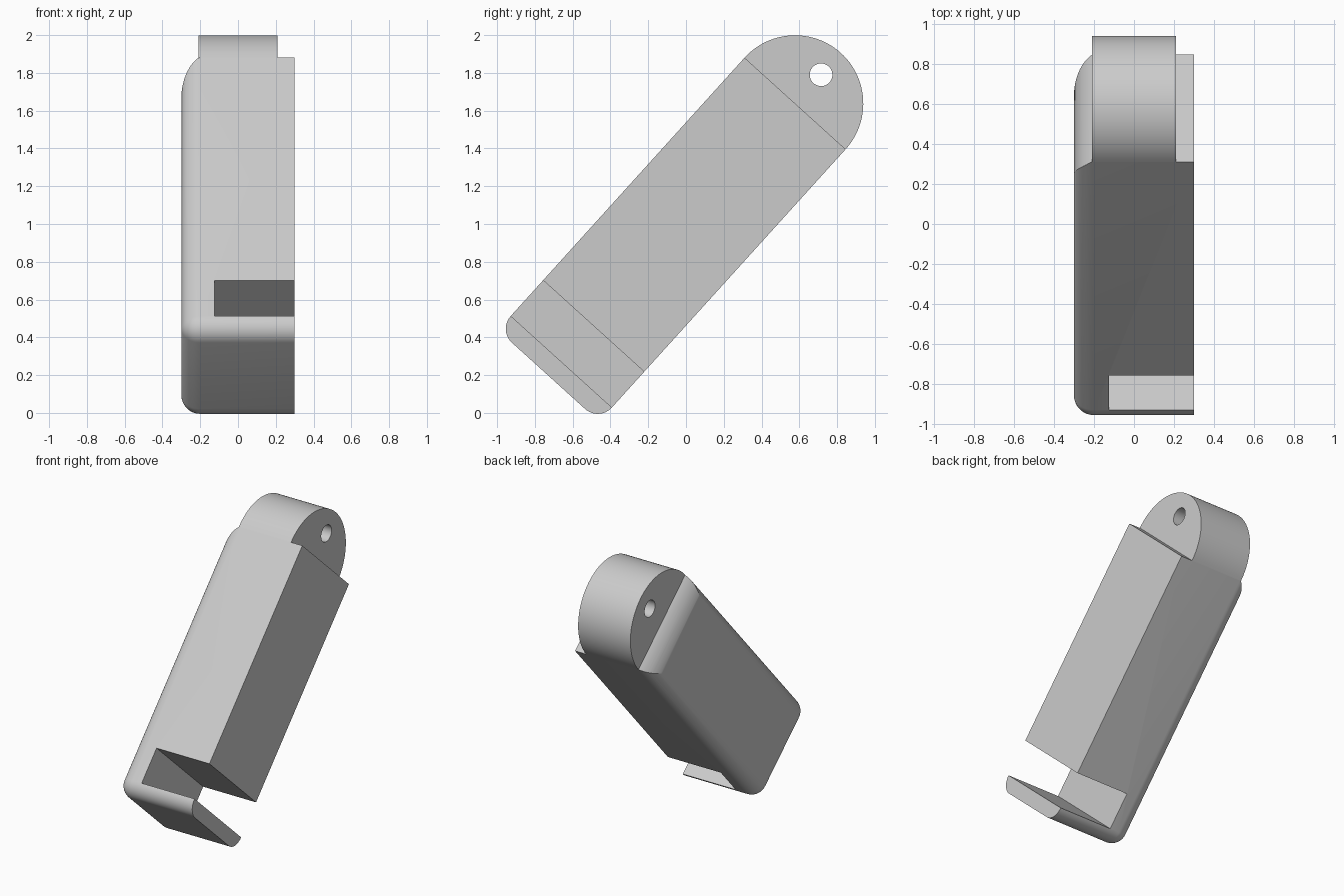
import bpy, bmesh, math
from mathutils import Matrix, Vector

if "Cube" in bpy.data.objects:
    bpy.data.objects.remove(bpy.data.objects["Cube"])

# Sizes, in an upright frame: z runs along the body, the ear's centre is the origin
HALF_W, HALF_D, EAR_X = 0.30, 0.361, 0.21
BOTTOM, ROUND = -1.945, 0.10
TILT = Matrix.Translation((0, 0.5775, 1.638)) @ Matrix.Rotation(math.radians(-42.15), 4, "X")

grey = bpy.data.materials.new("light_grey")
grey.use_nodes = True
grey.diffuse_color = (0.6, 0.6, 0.6, 1)
grey.node_tree.nodes["Principled BSDF"].inputs["Base Color"].default_value = (0.6, 0.6, 0.6, 1)


def to_object(name, bm):
    bmesh.ops.recalc_face_normals(bm, faces=bm.faces)
    mesh = bpy.data.meshes.new(name)
    bm.to_mesh(mesh)
    bm.free()
    mesh.materials.append(grey)
    obj = bpy.data.objects.new(name, mesh)
    bpy.context.collection.objects.link(obj)
    return obj


def box(lo, hi):
    bm = bmesh.new()
    bmesh.ops.create_cube(bm, size=1)
    lo, hi = Vector(lo), Vector(hi)
    for v in bm.verts:
        v.co = (lo + hi) / 2 + v.co * (hi - lo)
    return bm


def prism(name, points, place, lo, hi):
    """Extrude a flat outline from lo to hi; place turns (a, b, t) into x, y, z."""
    bm = bmesh.new()
    face = bm.faces.new([bm.verts.new(place(a, b, lo)) for a, b in points])
    new = bmesh.ops.extrude_face_region(bm, geom=[face])["geom"]
    shift = Vector(place(0, 0, hi)) - Vector(place(0, 0, lo))
    bmesh.ops.translate(bm, vec=shift, verts=[g for g in new if isinstance(g, bmesh.types.BMVert)])
    return to_object(name, bm)


def arc(cx, cy, r, start, end, n):
    angles = [math.radians(start + (end - start) * i / n) for i in range(n + 1)]
    return [(cx + r * math.cos(a), cy + r * math.sin(a)) for a in angles]


def cut(obj, cutter):
    cutter.hide_render = True
    mod = obj.modifiers.new("cut", "BOOLEAN")
    mod.operation, mod.solver, mod.object = "DIFFERENCE", "EXACT", cutter
    bpy.context.view_layer.objects.active = obj
    bpy.ops.object.modifier_apply(modifier=mod.name)
    bpy.data.objects.remove(cutter)


def across_x(a, b, t):
    return (t, a, b)


def across_y(a, b, t):
    return (a, t, b)


# Body: block rounded around its bottom and along its right side
bm = box((-HALF_W, -HALF_D, BOTTOM), (HALF_W, HALF_D, 0.2))
edges = []
for e in bm.edges:
    mid = (e.verts[0].co + e.verts[1].co) / 2
    at_right, at_left = mid.x < -HALF_W + 0.01, mid.x > HALF_W - 0.01
    at_bottom, at_top = mid.z < BOTTOM + 0.01, mid.z > 0.19
    if not at_left and not at_top and (at_right or at_bottom):
        edges.append(e)
bmesh.ops.bevel(bm, geom=edges, offset=ROUND, segments=12, profile=0.5, affect="EDGES")
body = to_object("body", bm)

# Top end: flat shoulder, curving into the right side
curve_r, curve_depth = 0.267, 0.2
start = 180 - math.degrees(math.asin(curve_depth / curve_r))
shoulder = arc(-HALF_W + curve_r, -curve_depth, curve_r, start, 180, 14)
shoulder += [(-0.5, -curve_depth), (-0.5, 0.4), (0.5, 0.4), (0.5, 0)]
cut(body, prism("shoulder_cutter", shoulder, across_y, -0.5, 0.5))

# Slot through the lower body, open on the left side
cut(body, to_object("slot_cutter", box((-0.125, -0.5, -1.844), (0.5, 0.5, -1.589))))

# Half-round ear with its pin hole
ear = prism("ear", arc(0, 0, HALF_D, 0, 180, 48), across_x, -EAR_X, EAR_X)
hole = arc(0, 0.205, 0.06, 0, 360, 32)[:-1]
cut(ear, prism("hole_cutter", hole, across_x, -0.5, 0.5))

# Tilt into place and smooth the rounded faces
for obj in (body, ear):
    obj.data.transform(TILT)
    bpy.ops.object.select_all(action="DESELECT")
    obj.select_set(True)
    bpy.context.view_layer.objects.active = obj
    bpy.ops.object.shade_smooth_by_angle(angle=math.radians(25))
